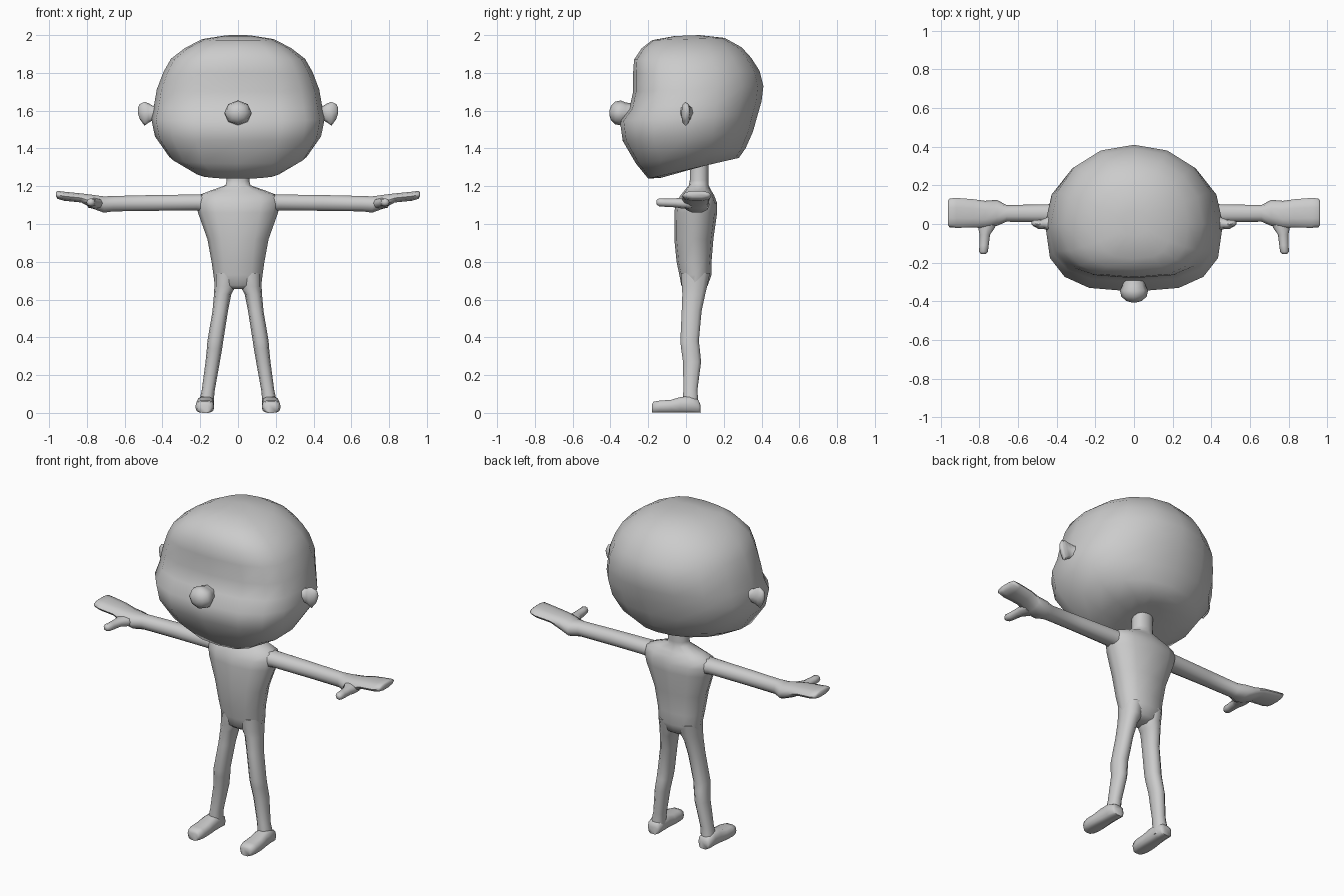
import bpy, bmesh, math
from mathutils import Vector

grey = bpy.data.materials.new("plain grey")
grey.diffuse_color = (0.6, 0.6, 0.6, 1)


def power(v, p):
    return math.copysign(abs(v) ** (2 / p), v)


def loft(name, rings, mirror=False):
    """Skin a list of point rings, close both ends and shade smooth."""
    bm = bmesh.new()
    loops = [[bm.verts.new(p) for p in ring] for ring in rings]
    n = len(loops[0])
    for a, b in zip(loops, loops[1:]):
        for i in range(n):
            j = (i + 1) % n
            bm.faces.new((a[i], a[j], b[j], b[i]))
    for end in (loops[0], loops[-1]):
        bm.faces.new(end)
    bmesh.ops.recalc_face_normals(bm, faces=bm.faces)
    mesh = bpy.data.meshes.new(name)
    bm.to_mesh(mesh)
    bm.free()
    mesh.materials.append(grey)
    ob = bpy.data.objects.new(name, mesh)
    bpy.context.collection.objects.link(ob)
    if mirror:
        ob.modifiers.new("mirror", "MIRROR").use_mirror_merge = False
    bpy.ops.object.select_all(action="DESELECT")
    ob.select_set(True)
    bpy.context.view_layer.objects.active = ob
    bpy.ops.object.shade_smooth_by_angle(angle=math.radians(62))
    return ob


def oval(centre, u, v, n=10, p=2.2):
    """Rounded ring spanned by the half axes u and v."""
    c, u, v = Vector(centre), Vector(u), Vector(v)
    return [c + u * power(math.cos(t), p) + v * power(math.sin(t), p)
            for t in (2 * math.pi * i / n for i in range(n))]


def level(z, x0, x1, y0, y1, n=12, p=2.3):
    """Horizontal ring from its x and y extents."""
    return oval(((x0 + x1) / 2, (y0 + y1) / 2, z), ((x1 - x0) / 2, 0, 0), (0, (y1 - y0) / 2, 0), n, p)


def across(x, y0, y1, z0, z1, n=10, p=2.3):
    """Ring facing along x from its y and z extents."""
    return oval((x, (y0 + y1) / 2, (z0 + z1) / 2), (0, (y1 - y0) / 2, 0), (0, 0, (z1 - z0) / 2), n, p)


def head_ring(zf, zb, w, yf, yb, n=16):
    """Boxy towards the face, round at the back, tilted from zf to zb."""
    mid = 0.0 if yf < 0 < yb else (yf + yb) / 2
    pts = []
    for i in range(n):
        t = 2 * math.pi * i / n
        c, s = math.cos(t), math.sin(t)
        p = 2.1 if s > 0 else 2.8
        y = mid + power(s, p) * ((yb - mid) if s > 0 else (mid - yf))
        pts.append((w * power(c, p), y, zf + (zb - zf) * (y - yf) / (yb - yf)))
    return pts


# Head: front height, back height, half width, front y, back y
loft("head", [head_ring(*r) for r in (
    (1.245, 1.335, 0.10, -0.13, 0.19),
    (1.24, 1.35, 0.23, -0.20, 0.28),
    (1.32, 1.40, 0.365, -0.265, 0.315),
    (1.44, 1.49, 0.44, -0.335, 0.355),
    (1.545, 1.58, 0.46, -0.35, 0.38),
    (1.61, 1.65, 0.445, -0.30, 0.40),
    (1.70, 1.73, 0.43, -0.28, 0.41),
    (1.80, 1.81, 0.395, -0.28, 0.39),
    (1.87, 1.88, 0.355, -0.275, 0.345),
    (1.93, 1.935, 0.28, -0.235, 0.295),
    (1.973, 1.985, 0.19, -0.18, 0.205),
    (1.995, 2.0, 0.07, -0.06, 0.07))])

# Nose: round knob on the face
loft("nose", [oval((0, y, 1.588), (r * 1.1, 0, 0), (0, 0, r), 8, 2) for y, r in (
    (-0.27, 0.05), (-0.32, 0.055), (-0.345, 0.066), (-0.375, 0.06), (-0.397, 0.038), (-0.405, 0.015))])

# Ears
loft("ear", [across(*r, n=8) for r in (
    (0.41, -0.06, 0.06, 1.52, 1.64), (0.45, -0.03, 0.035, 1.55, 1.625),
    (0.475, -0.025, 0.025, 1.535, 1.64), (0.495, -0.025, 0.022, 1.52, 1.647),
    (0.52, -0.012, 0.02, 1.555, 1.635), (0.53, -0.002, 0.014, 1.585, 1.615))], True)

# Torso and neck: height, half width, front y, back y
loft("torso", [level(z, -w, w, a, b) for z, w, a, b in (
    (0.655, 0.06, 0.0, 0.08), (0.675, 0.123, -0.025, 0.115), (0.73, 0.13, -0.035, 0.135),
    (0.80, 0.14, -0.05, 0.135), (0.92, 0.162, -0.062, 0.145), (1.06, 0.212, -0.062, 0.165),
    (1.11, 0.222, -0.055, 0.165), (1.15, 0.215, -0.03, 0.15), (1.175, 0.15, -0.01, 0.135),
    (1.205, 0.066, 0.015, 0.12), (1.23, 0.06, 0.02, 0.12), (1.34, 0.06, 0.02, 0.12))])

# Legs
loft("leg", [level(*r, n=10) for r in (
    (0.74, 0.01, 0.125, -0.03, 0.13), (0.67, 0.012, 0.125, -0.025, 0.115),
    (0.63, 0.035, 0.127, -0.022, 0.105), (0.54, 0.053, 0.135, -0.025, 0.085),
    (0.38, 0.078, 0.162, -0.032, 0.07), (0.34, 0.084, 0.165, -0.028, 0.075),
    (0.27, 0.096, 0.172, -0.018, 0.082), (0.12, 0.123, 0.192, -0.015, 0.062),
    (0.07, 0.128, 0.203, -0.02, 0.066), (0.02, 0.128, 0.208, -0.02, 0.068))], True)

# Feet: y, x range, top height
loft("foot", [oval((x, y, h / 2), (w, 0, 0), (0, 0, h / 2), 10, 3.2) for y, x, w, h in (
    (0.076, 0.17, 0.03, 0.045), (0.066, 0.17, 0.04, 0.07), (0.02, 0.171, 0.043, 0.09),
    (-0.03, 0.173, 0.045, 0.085), (-0.08, 0.175, 0.049, 0.07), (-0.14, 0.176, 0.05, 0.066),
    (-0.172, 0.176, 0.042, 0.06), (-0.181, 0.176, 0.03, 0.045))], True)

# Arms flowing into flat mitten hands
loft("arm", [across(*r) for r in (
    (0.13, -0.01, 0.12, 1.06, 1.16), (0.22, 0.0, 0.11, 1.07, 1.158), (0.45, 0.008, 0.102, 1.068, 1.155),
    (0.66, 0.012, 0.098, 1.065, 1.15), (0.71, -0.01, 0.125, 1.058, 1.148),
    (0.77, -0.022, 0.12, 1.08, 1.156), (0.83, -0.018, 0.128, 1.113, 1.163),
    (0.92, -0.02, 0.135, 1.122, 1.172), (0.955, -0.017, 0.132, 1.132, 1.176),
    (0.963, -0.005, 0.12, 1.145, 1.17))], True)

# Thumbs
loft("thumb", [oval((x, y, z), (w, 0, 0), (0, 0, h), 8) for x, y, z, w, h in (
    (0.755, 0.03, 1.108, 0.05, 0.03), (0.763, -0.02, 1.11, 0.043, 0.028),
    (0.772, -0.055, 1.112, 0.027, 0.024), (0.776, -0.11, 1.113, 0.024, 0.022),
    (0.779, -0.143, 1.115, 0.023, 0.021), (0.78, -0.156, 1.115, 0.012, 0.012))], True)
